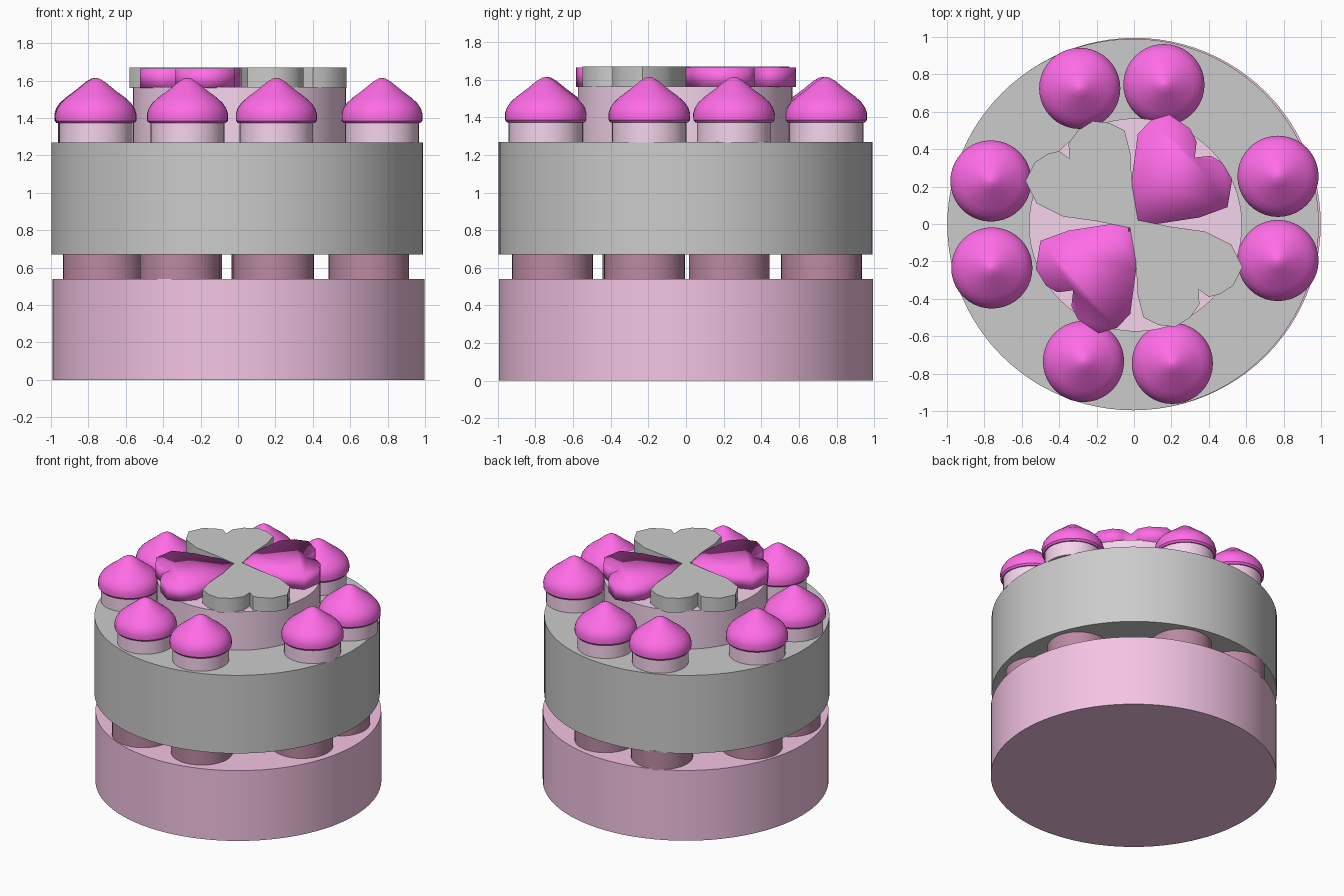
import bpy, math

if "Cube" in bpy.data.objects:
    bpy.data.objects.remove(bpy.data.objects["Cube"])


def material(name, rgb):
    m = bpy.data.materials.new(name)
    m.diffuse_color = (*rgb, 1)
    m.use_nodes = True
    m.node_tree.nodes["Principled BSDF"].inputs["Base Color"].default_value = m.diffuse_color
    return m


PINK = material("pink", (0.90, 0.55, 0.77))
PALE = material("pale_pink", (0.92, 0.66, 0.84))
MAGENTA = material("magenta", (1.0, 0.15, 0.80))
MAROON = material("maroon", (0.50, 0.25, 0.36))


def make(name, verts, faces, mat=None, angle=30):
    me = bpy.data.meshes.new(name)
    me.from_pydata(verts, [], faces)
    ob = bpy.data.objects.new(name, me)
    bpy.context.collection.objects.link(ob)
    if mat:
        me.materials.append(mat)
    bpy.ops.object.select_all(action='DESELECT')
    ob.select_set(True)
    bpy.context.view_layer.objects.active = ob
    bpy.ops.object.shade_smooth_by_angle(angle=math.radians(angle))
    return ob


def lathe(name, profile, centre, mat=None, n=64):
    """Revolve (radius, z) points, bottom to top, and cap both ends."""
    cx, cy = centre
    verts = [(cx + r * math.cos(2 * math.pi * i / n), cy + r * math.sin(2 * math.pi * i / n), z)
             for r, z in profile for i in range(n)]
    faces = [(k * n + i, k * n + (i + 1) % n, (k + 1) * n + (i + 1) % n, (k + 1) * n + i)
             for k in range(len(profile) - 1) for i in range(n)]
    faces.append(tuple(reversed(range(n))))
    faces.append(tuple(range(len(verts) - n, len(verts))))
    return make(name, verts, faces, mat)


def prism(name, outline, z0, z1, mat=None, angle=30):
    """Extrude a counter-clockwise outline."""
    n = len(outline)
    verts = [(x, y, z) for z in (z0, z1) for x, y in outline]
    faces = [tuple(reversed(range(n))), tuple(range(n, 2 * n))]
    faces += [(i, (i + 1) % n, n + (i + 1) % n, n + i) for i in range(n)]
    return make(name, verts, faces, mat, angle)


# Cake tiers
lathe("bottom_tier", [(0.995, 0), (0.995, 0.54)], (0.003, 0), PINK, 96)
lathe("upper_tier", [(0.993, 0.67), (0.993, 1.27)], (-0.005, -0.003), None, 96)
lathe("top_disc", [(0.57, 1.27), (0.57, 1.565)], (0.008, -0.005), PALE)

# Short pillars between the tiers
pillars = [(-0.31, -0.71), (0.19, -0.71), (0.70, -0.22), (0.70, 0.23),
           (0.18, 0.72), (-0.30, 0.72), (-0.72, 0.23), (-0.72, -0.23)]
for i, c in enumerate(pillars):
    lathe(f"pillar_{i}", [(0.215, 0.53), (0.215, 0.68)], c, MAROON, 40)

# Ring of sweets: pale base with a pointed cap
sweets = [(-0.27, -0.735), (0.205, -0.745), (0.77, -0.195), (0.77, 0.255),
          (0.16, 0.745), (-0.29, 0.725), (-0.765, 0.23), (-0.76, -0.235)]
cap = [(0.205, 1.372), (0.216, 1.385), (0.217, 1.42), (0.208, 1.45), (0.188, 1.48),
       (0.155, 1.51), (0.105, 1.547), (0.05, 1.592), (0.02, 1.61), (0.003, 1.614)]
for i, c in enumerate(sweets):
    lathe(f"sweet_base_{i}", [(0.197, 1.265), (0.197, 1.38)], c, PALE, 40)
    lathe(f"sweet_cap_{i}", cap, c, MAGENTA, 40)

# Four hearts meeting at the centre, each colour repeated by a half turn
grey_heart = [(0.03, -0.03), (-0.01, 0.2), (-0.02, 0.38), (-0.05, 0.5), (-0.13, 0.54),
              (-0.22, 0.55), (-0.30, 0.5), (-0.35, 0.43), (-0.345, 0.35), (-0.40, 0.39),
              (-0.46, 0.375), (-0.53, 0.33), (-0.58, 0.23), (-0.52, 0.11), (-0.38, 0.04), (-0.2, 0.015)]
pink_heart = [(-0.03, -0.04), (0.12, 0.0), (0.35, 0.035), (0.5, 0.09), (0.525, 0.24),
              (0.47, 0.33), (0.41, 0.365), (0.325, 0.355), (0.335, 0.44), (0.30, 0.51),
              (0.19, 0.585), (0.09, 0.555), (0.02, 0.48), (-0.012, 0.24)]
for i, s in enumerate((1, -1)):
    prism(f"grey_heart_{i}", [(s * x, s * y) for x, y in grey_heart], 1.56, 1.67, None, 40)
    prism(f"magenta_heart_{i}", [(s * x, s * y) for x, y in pink_heart], 1.56, 1.665, MAGENTA, 180)
